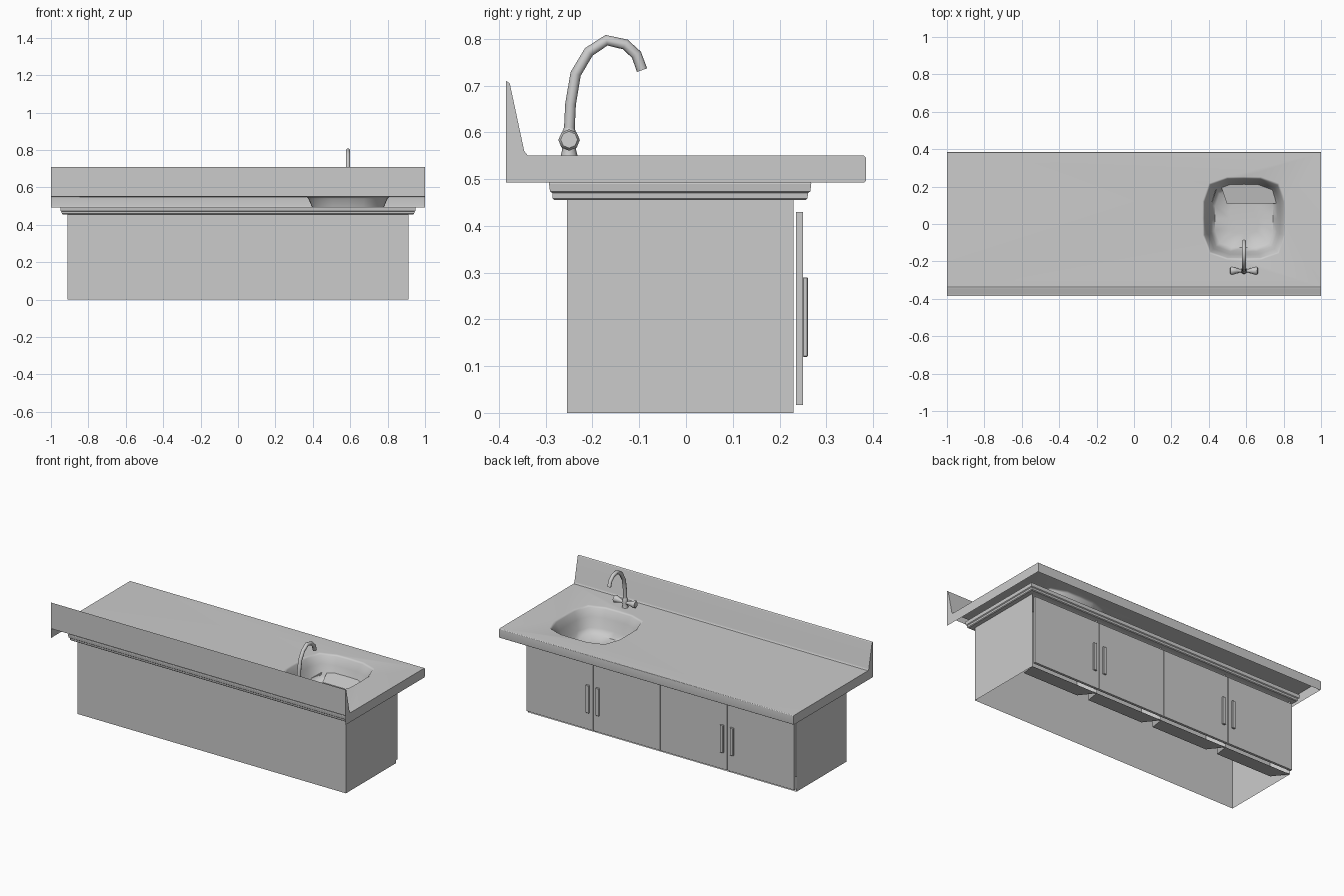
import bpy, bmesh, math
from mathutils import Vector

if "Cube" in bpy.data.objects:
    bpy.data.objects.remove(bpy.data.objects["Cube"])


def finish(name, bm, smooth=None, fix=True):
    if fix:
        bmesh.ops.recalc_face_normals(bm, faces=bm.faces[:])
    me = bpy.data.meshes.new(name)
    bm.to_mesh(me)
    bm.free()
    ob = bpy.data.objects.new(name, me)
    bpy.context.collection.objects.link(ob)
    if smooth:
        bpy.ops.object.select_all(action='DESELECT')
        ob.select_set(True)
        bpy.context.view_layer.objects.active = ob
        bpy.ops.object.shade_smooth_by_angle(angle=math.radians(smooth))
    return ob


def bridge(bm, a, b):
    # quads between two closed loops of equal length
    for i in range(len(a)):
        j = (i + 1) % len(a)
        bm.faces.new((a[i], a[j], b[j], b[i]))


def box(name, lo, hi, bevel=0.0):
    bm = bmesh.new()
    bmesh.ops.create_cube(bm, size=1)
    for v in bm.verts:
        v.co = Vector([(a + b) / 2 + c * (b - a) for a, b, c in zip(lo, hi, v.co)])
    if bevel:
        bmesh.ops.bevel(bm, geom=bm.edges[:], offset=bevel, segments=1, profile=0.5, affect='EDGES')
    return finish(name, bm)


def lathe(name, centre, axis, rings, sides=8):
    # stacked rings of (distance along axis, radius), closed at both ends
    bm = bmesh.new()
    rot = Vector((0, 0, 1)).rotation_difference(Vector(axis))
    loops = []
    for d, r in rings:
        loops.append([bm.verts.new(Vector(centre) + rot @ Vector(
            (r * math.cos(2 * math.pi * i / sides), r * math.sin(2 * math.pi * i / sides), d)))
            for i in range(sides)])
    for a, b in zip(loops, loops[1:]):
        bridge(bm, a, b)
    bm.faces.new(loops[0])
    bm.faces.new(loops[-1])
    return finish(name, bm, 50)


# countertop shell with backsplash: profile (y, z) swept along x, open below and at the lower back
profile = [(-0.385, 0.55), (-0.385, 0.71), (-0.377, 0.705), (-0.346, 0.56), (-0.338, 0.55),
           (0.381, 0.55), (0.385, 0.546), (0.385, 0.497), (0.381, 0.493)]
TOP = 4  # profile segment that is the worktop
bm = bmesh.new()
left = [bm.verts.new((-1, y, z)) for y, z in profile]
right = [bm.verts.new((1, y, z)) for y, z in profile]
for i in range(len(profile) - 1):
    if i != TOP:
        bm.faces.new((left[i], left[i + 1], right[i + 1], right[i]))
for x, side in ((-1, left), (1, right)):
    bm.faces.new(side + [bm.verts.new((x, -0.385, 0.493))])

# sink basin: shrinking rounded-square rings, sunk into the worktop
SX, SY, N = 0.588, 0.03, 16


def basin_ring(half, z):
    pts = []
    for i in range(N):
        t = 2 * math.pi * i / N
        c, s = math.cos(t), math.sin(t)
        k = half / (abs(c) ** 4 + abs(s) ** 4) ** 0.25
        pts.append(bm.verts.new((SX + k * c, SY + k * s, z)))
    return pts


rings = [basin_ring(h, z) for h, z in
         [(0.223, 0.55), (0.212, 0.541), (0.193, 0.495), (0.178, 0.435), (0.155, 0.4), (0.08, 0.388)]]
for a, b in zip(rings, rings[1:]):
    bridge(bm, a, b)
bm.faces.new(rings[-1])

# worktop surface around the basin opening
outer = [left[TOP], left[TOP + 1], right[TOP + 1], right[TOP]]
edges = []
for loop in (outer, rings[0]):
    for a, b in zip(loop, loop[1:] + loop[:1]):
        edges.append(bm.edges.get((a, b)) or bm.edges.new((a, b)))
bmesh.ops.triangle_fill(bm, edges=edges, use_beauty=True, normal=(0, 0, 1))
counter = finish("countertop_with_sink", bm, 47)
counter.modifiers.new("weighted_normals", 'WEIGHTED_NORMAL').keep_sharp = True

# ledge: hollow rectangular frame between cabinet and countertop
W, H, YB, YF = 0.912, 0.457, -0.255, 0.23
bm = bmesh.new()
loops = []
for d, z in [(0, 0.495), (0.037, 0.495), (0.038, 0.475), (0.038, 0.490),
             (0.036, 0.474), (0.031, 0.470), (0.030, 0.459), (0.026, 0.455), (0, 0.455)]:
    if (d, z) == (0.038, 0.475):
        continue
    loops.append([bm.verts.new((sx * (W + d), y, z)) for sx, y in
                  ((-1, YB - d), (1, YB - d), (1, YF + d), (-1, YF + d))])
for a, b in zip(loops, loops[1:] + loops[:1]):
    bridge(bm, a, b)
finish("support_ledge", bm)

# cabinet: open top and bottom, one tapered niche behind each door
bm = bmesh.new()


def face(*pts):
    bm.faces.new([bm.verts.new(p) for p in pts])


face((-W, YB, 0), (W, YB, 0), (W, YB, H), (-W, YB, H))
face((-W, YB, 0), (-W, YB, H), (-W, YF, H), (-W, YF, 0))
face((W, YB, 0), (W, YF, 0), (W, YF, H), (W, YB, H))
DW = 2 * W / 4
for k in range(4):
    x0, x1 = -W + k * DW, -W + (k + 1) * DW
    f = [(x1, YF, 0), (x0, YF, 0), (x0, YF, H), (x1, YF, H)]
    b = [(x1 - 0.04, 0.11, 0.025), (x0 + 0.04, 0.11, 0.025),
         (x0 + 0.04, 0.11, H - 0.025), (x1 - 0.04, 0.11, H - 0.025)]
    for i in range(4):
        j = (i + 1) % 4
        face(f[i], f[j], b[j], b[i])
    face(*b)
bmesh.ops.remove_doubles(bm, verts=bm.verts[:], dist=1e-5)
finish("cabinet_body", bm, fix=False)

# four doors, with handles paired around x = +-0.455
for k in range(4):
    x0 = -W + k * DW
    box(f"door_{k + 1}", (x0 + 0.002, 0.235, 0.017), (x0 + DW - 0.002, 0.25, 0.43))
    hx = x0 + (DW - 0.034 if k % 2 == 0 else 0.034)
    box(f"door_handle_{k + 1}", (hx - 0.011, 0.249, 0.12), (hx + 0.011, 0.261, 0.29), 0.002)

# faucet body and flared tap handles
FX, FY = 0.588, -0.25
lathe("faucet_base", (FX, FY, 0.55), (0, 0, 1),
      [(0, 0.018), (0.012, 0.015), (0.03, 0.016), (0.05, 0.015), (0.06, 0.011)])
for s, side in ((-1, "left"), (1, "right")):
    lathe(f"tap_handle_{side}", (FX, FY, 0.577), (s, 0, 0.1),
          [(0, 0.012), (0.022, 0.009), (0.04, 0.015), (0.066, 0.023), (0.073, 0.018)])

# swan-neck spout
path = [(-0.25, 0.595), (-0.247, 0.66), (-0.236, 0.725), (-0.208, 0.772), (-0.17, 0.797),
        (-0.13, 0.788), (-0.106, 0.766), (-0.094, 0.733)]
cu = bpy.data.curves.new("faucet_spout", 'CURVE')
cu.dimensions = '3D'
cu.bevel_depth = 0.0115
cu.bevel_resolution = 2
cu.use_fill_caps = True
sp = cu.splines.new('POLY')
sp.points.add(len(path) - 1)
for p, (y, z) in zip(sp.points, path):
    p.co = (FX, y, z, 1)
spout = bpy.data.objects.new("faucet_spout", cu)
bpy.context.collection.objects.link(spout)
bpy.ops.object.select_all(action='DESELECT')
spout.select_set(True)
bpy.context.view_layer.objects.active = spout
bpy.ops.object.convert(target='MESH')
bpy.ops.object.shade_smooth_by_angle(angle=math.radians(50))
